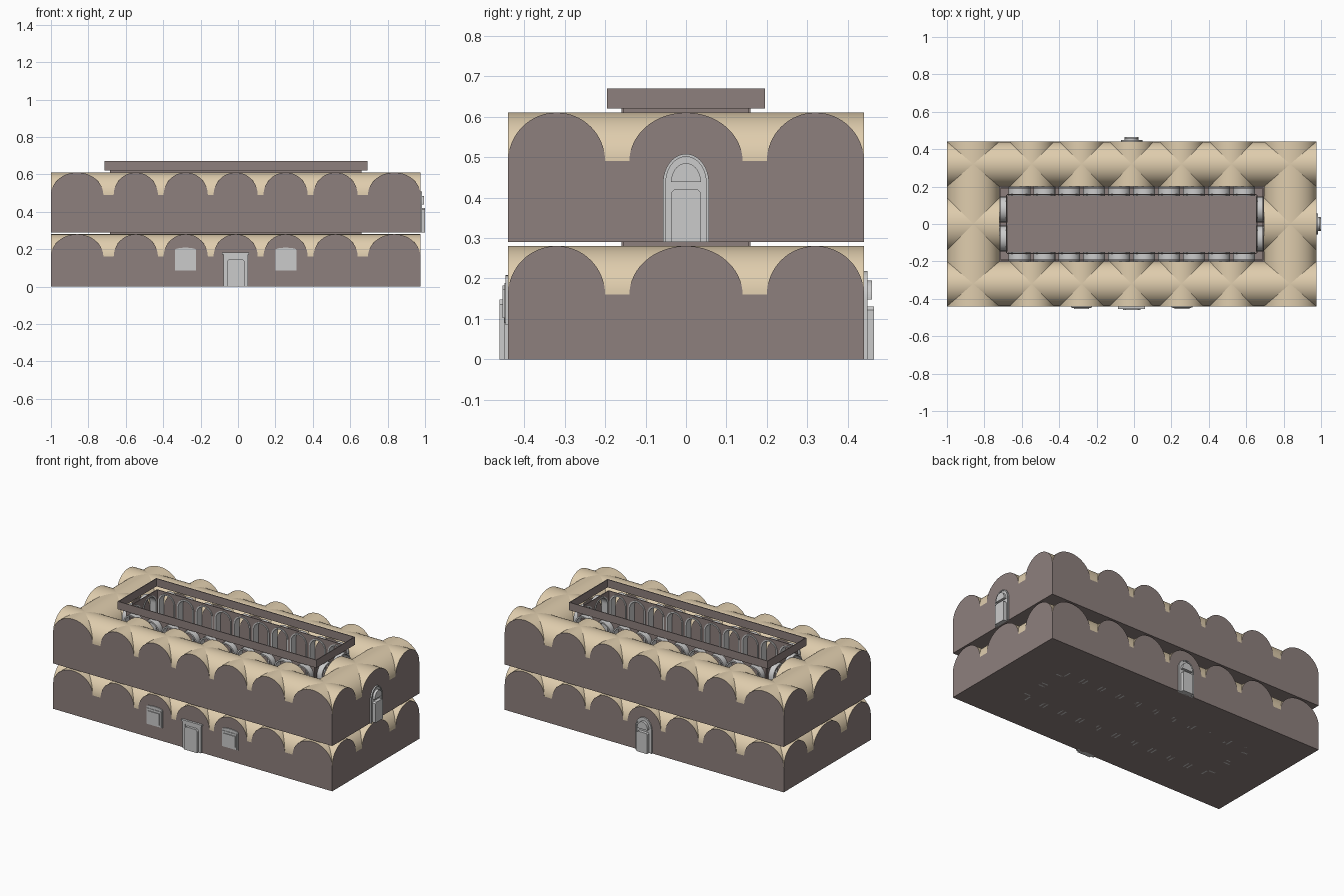
import bpy, bmesh, math

if "Cube" in bpy.data.objects:
    bpy.data.objects.remove(bpy.data.objects["Cube"])


def material(name, rgb):
    m = bpy.data.materials.new(name)
    m.diffuse_color = (*rgb, 1)
    m.use_nodes = True
    m.node_tree.nodes["Principled BSDF"].inputs["Base Color"].default_value = m.diffuse_color
    return m


WALL = material("wall_brown", (0.27, 0.215, 0.205))
VAULT = material("vault_sand", (0.74, 0.61, 0.42))

X0, X1, Y1 = -1.0, 0.975, 0.44       # outer footprint
CX = (X0 + X1) / 2
SIDE, WING = 0.28, 0.24              # wing widths
IX0, IX1, IY = X0 + SIDE, X1 - SIDE, Y1 - WING   # inner edge of the wings
CX0, CX1, CY = -0.68, 0.655, 0.155   # courtyard
RISE = 0.12


def prism(name, pts, axis, a, b, mat=None, side_mat=None, smooth=False):
    """Extrude a (u, z) outline along x or y from a to b."""
    bm = bmesh.new()
    pos = (lambda u, z, t: (t, u, z)) if axis == 'x' else (lambda u, z, t: (u, t, z))
    ra = [bm.verts.new(pos(u, z, a)) for u, z in pts]
    rb = [bm.verts.new(pos(u, z, b)) for u, z in pts]
    bm.faces.new(ra)
    bm.faces.new(rb[::-1])
    n = len(pts)
    for i in range(n):
        f = bm.faces.new((ra[i], rb[i], rb[(i + 1) % n], ra[(i + 1) % n]))
        f.material_index = 1 if side_mat else 0
    bmesh.ops.recalc_face_normals(bm, faces=bm.faces)
    me = bpy.data.meshes.new(name)
    bm.to_mesh(me)
    bm.free()
    for m in (mat, side_mat):
        if m:
            me.materials.append(m)
    ob = bpy.data.objects.new(name, me)
    bpy.context.collection.objects.link(ob)
    if smooth:
        bpy.ops.object.select_all(action='DESELECT')
        ob.select_set(True)
        bpy.context.view_layer.objects.active = ob
        bpy.ops.object.shade_smooth_by_angle(angle=math.radians(35))
    return ob


def box(name, x0, x1, y0, y1, z0, z1, mat=None):
    return prism(name, [(x0, z0), (x1, z0), (x1, z1), (x0, z1)], 'y', y0, y1, mat)


def curve(c, w, zs, h, n=24):
    return [(c + w * math.cos(math.pi * i / n), zs + h * math.sin(math.pi * i / n))
            for i in range(n + 1)]


def arch(c, w, z0, zs, h, n=24):
    return [(c + w, z0)] + curve(c, w, zs, h, n) + [(c - w, z0)]


def ring(c, w, t, z0, zs, h):
    """Arched band of thickness t, open at the bottom."""
    return arch(c, w, z0, zs, h) + arch(c, w - t, z0, zs, h - t)[::-1]


def vault(name, c, w, zs, axis, a, b):
    prism(name, curve(c, w, zs, RISE, 32), axis, a, b, WALL, VAULT, True)


def arcade(name, axis, start, end, count, plane, back, z0, top):
    """Pierced court wall with short barrel arches behind it."""
    p = (end - start) / count
    w = 0.44 * p
    s = 1 if back > plane else -1
    zs = top - 0.012 - w
    for i in range(count):
        c = start + p * (i + 0.5)
        r = w - 0.008
        cell = [(c + p / 2, top), (c + p / 2, z0)] + arch(c, r, z0, zs, r) \
            + [(c - p / 2, z0), (c - p / 2, top)]
        prism(name + "_wall", cell, axis, plane, plane + s * 0.005, WALL)
        prism(name + "_arch", ring(c, w, 0.009, z0, zs, w), axis,
              plane - s * 0.004, back, None, None, True)


# Two storeys: ring of walls, groin vaults, courtyard arcades
for label, z0, zs in (("lower", 0.0, 0.16), ("upper", 0.29, 0.49)):
    for s in (-1, 1):
        y0, y1 = sorted((s * IY, s * Y1))
        box(label + "_long_wing", X0, X1, y0, y1, z0, zs, WALL)
        vault(label + "_long_vault", s * (Y1 - WING / 2), WING / 2, zs, 'x', X0, X1)
        for k in range(-2, 3):
            vault(label + "_bay_vault", CX + k * 0.267, 0.118, zs, 'y', y0, y1)
    for xa, xb in ((X0, IX0), (IX1, X1)):
        box(label + "_end_wing", xa, xb, -IY, IY, z0, zs, WALL)
        vault(label + "_end_vault", (xa + xb) / 2, SIDE / 2, zs, 'y', -Y1, Y1)
        vault(label + "_middle_vault", 0, SIDE / 2, zs, 'x', xa, xb)
    top = zs + RISE + 0.01
    for s in (-1, 1):
        arcade(label + "_long_arcade", 'y', CX0, CX1, 10, s * CY, s * IY, z0, top)
    arcade(label + "_left_arcade", 'x', -CY, CY, 2, CX0, IX0, z0, top)
    arcade(label + "_right_arcade", 'x', -CY, CY, 2, CX1, IX1, z0, top)

# Courtyard floor and thin parapet around the opening
box("courtyard_floor", IX0, IX1, -IY, IY, 0, 0.01, WALL)
T, PX0, PX1, PY = 0.005, -0.715, 0.692, 0.195
for s in (-1, 1):
    y0, y1 = sorted((s * PY, s * (PY - T)))
    box("parapet_long", PX0, PX1, y0, y1, 0.62, 0.67, WALL)
for x in (PX0, PX1 - T):
    box("parapet_end", x, x + T, -PY + T, PY - T, 0.62, 0.67, WALL)


def panel(name, c, w, z0, z1, ch, axis, a, b):
    """Door leaf with chamfered top corners."""
    prism(name, [(c - w, z0), (c + w, z0), (c + w, z1 - ch), (c + w - ch, z1),
                 (c - w + ch, z1), (c - w, z1 - ch)], axis, a, b)


def arched_door(name, c, axis, face, z):
    prism(name + "_backing", arch(c, 0.052, z, z + 0.145, 0.066), axis, face - 0.01, face + 0.004)
    prism(name + "_frame", ring(c, 0.057, 0.007, z, z + 0.145, 0.073), axis,
          face - 0.01, face + 0.009, smooth=True)
    panel(name + "_leaf", c, 0.037, z, z + 0.13, 0.008, axis, face, face + 0.025)
    prism(name + "_fanlight", curve(c, 0.037, z + 0.148, 0.047), axis, face, face + 0.02)


arched_door("side_door", 0, 'x', X1, 0.29)
arched_door("back_door", CX, 'y', Y1, 0.0)

# Front door with surround and cornice
F = -Y1
for s in (-1, 1):
    u = CX + s * 0.057
    box("front_door_jamb", u - 0.008, u + 0.008, F - 0.01, F + 0.01, 0, 0.17)
box("front_door_backing", CX - 0.05, CX + 0.05, F - 0.005, F + 0.01, 0, 0.16)
box("front_door_lintel", CX - 0.065, CX + 0.065, F - 0.01, F + 0.01, 0.158, 0.172)
box("front_door_cornice", CX - 0.072, CX + 0.072, F - 0.014, F + 0.01, 0.172, 0.183)
panel("front_door_leaf", CX, 0.046, 0, 0.148, 0.012, 'y', F - 0.021, F)

# Front windows with segmental heads
for s in (-1, 1):
    c = CX + s * 0.268
    prism("window_frame", arch(c, 0.056, 0.085, 0.196, 0.012), 'y', F - 0.006, F + 0.01)
    box("window_surround", c - 0.05, c + 0.05, F - 0.009, F, 0.09, 0.188)
    box("window_shutter", c - 0.04, c + 0.04, F - 0.014, F, 0.102, 0.174)
